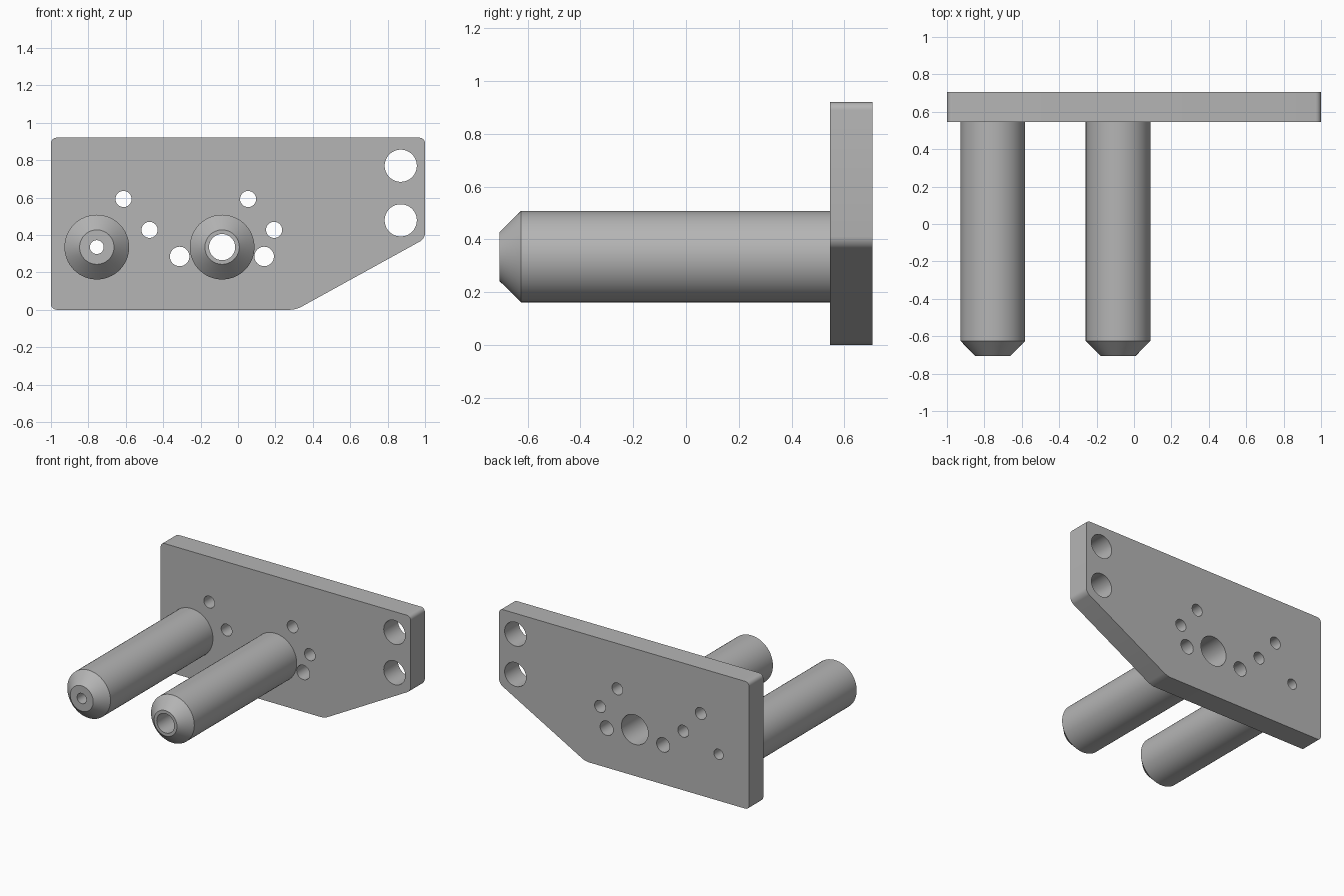
import bpy, bmesh, math
from mathutils import Vector

if "Cube" in bpy.data.objects:
    bpy.data.objects.remove(bpy.data.objects["Cube"])

FRONT, BACK, TIP = 0.545, 0.707, -0.707   # y of plate faces and pin tips
PIN_Z = 0.335

steel = bpy.data.materials.new("grey steel")
steel.diffuse_color = (0.46, 0.46, 0.46, 1)
steel.use_nodes = True
steel.node_tree.nodes["Principled BSDF"].inputs["Base Color"].default_value = steel.diffuse_color


def make(name, bm):
    bmesh.ops.recalc_face_normals(bm, faces=bm.faces)
    mesh = bpy.data.meshes.new(name)
    bm.to_mesh(mesh)
    bm.free()
    mesh.materials.append(steel)
    ob = bpy.data.objects.new(name, mesh)
    bpy.context.collection.objects.link(ob)
    return ob


def smooth(ob):
    bpy.ops.object.select_all(action='DESELECT')
    ob.select_set(True)
    bpy.context.view_layer.objects.active = ob
    bpy.ops.object.shade_smooth_by_angle(angle=math.radians(25))


def ring(x, z, r, y, n=64):
    return [Vector((x + r * math.cos(math.tau * i / n), y,
                    z + r * math.sin(math.tau * i / n))) for i in range(n)]


# Plate: chamfered outline with rounded corners, extruded to thickness
bm = bmesh.new()
outline = [(-1, 0), (0.31, 0), (1, 0.38), (1, 0.92), (-1, 0.92)]
face = bm.faces.new([bm.verts.new((x, FRONT, z)) for x, z in outline])
bmesh.ops.bevel(bm, geom=bm.verts[:], offset=0.03, segments=6,
                profile=0.5, affect='VERTICES')
grown = bmesh.ops.extrude_face_region(bm, geom=bm.faces[:])["geom"]
bmesh.ops.translate(bm, vec=(0, BACK - FRONT, 0),
                    verts=[v for v in grown if isinstance(v, bmesh.types.BMVert)])
plate = make("mounting_plate", bm)

# Through holes: x, z, radius
holes = [(0.87, 0.77, 0.086), (0.87, 0.478, 0.086),
         (-0.312, 0.285, 0.052), (0.14, 0.285, 0.052),
         (-0.755, PIN_Z, 0.037), (-0.085, PIN_Z, 0.107)]
for x in (-0.612, 0.054):
    holes += [(x, 0.592, 0.043), (x + 0.139, 0.427, 0.043)]

bm = bmesh.new()
for x, z, r in holes:
    a, b = ([bm.verts.new(p) for p in ring(x, z, r, y)] for y in (FRONT - 0.1, BACK + 0.1))
    bm.faces.new(a)
    bm.faces.new(b[::-1])
    for i in range(len(a)):
        j = (i + 1) % len(a)
        bm.faces.new((a[i], b[i], b[j], a[j]))
cutter = make("hole_cutter", bm)
cutter.hide_render = True

cut = plate.modifiers.new("holes", 'BOOLEAN')
cut.operation = 'DIFFERENCE'
cut.solver = 'EXACT'
cut.object = cutter
bpy.context.view_layer.objects.active = plate
bpy.ops.object.modifier_apply(modifier=cut.name)
bpy.data.objects.remove(cutter)
smooth(plate)


# Hollow pins: closed (radius, y) profile turned around the y direction
def pin(name, x, bore):
    outer = [(0.173, FRONT), (0.173, -0.625), (0.092, TIP)]
    bm = bmesh.new()
    rings = [[bm.verts.new(p) for p in ring(x, PIN_Z, r, y)] for r, y in outer + bore]
    for k, a in enumerate(rings):
        b = rings[(k + 1) % len(rings)]
        for i in range(len(a)):
            j = (i + 1) % len(a)
            bm.faces.new((a[i], a[j], b[j], b[i]))
    smooth(make(name, bm))


pin("narrow_bore_pin", -0.755, [(0.037, TIP), (0.037, FRONT)])
pin("wide_bore_pin", -0.085, [(0.07, TIP), (0.07, -0.5), (0.107, -0.5), (0.107, FRONT)])
